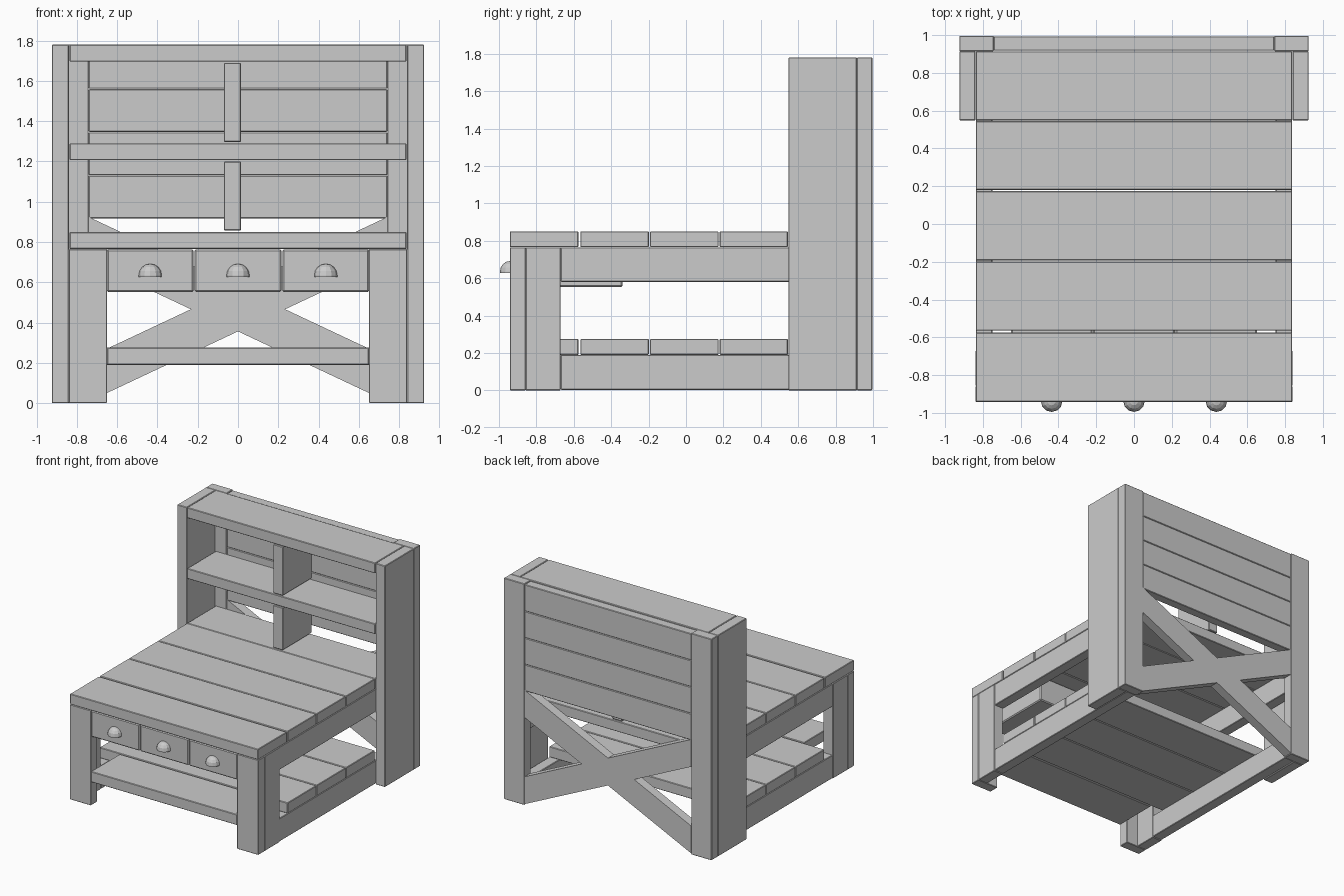
import bpy, bmesh
from mathutils import Vector

if "Cube" in bpy.data.objects:
    bpy.data.objects.remove(bpy.data.objects["Cube"])


def finish(name, bm, bevel=0.004):
    bmesh.ops.recalc_face_normals(bm, faces=bm.faces)
    mesh = bpy.data.meshes.new(name)
    bm.to_mesh(mesh)
    bm.free()
    ob = bpy.data.objects.new(name, mesh)
    bpy.context.collection.objects.link(ob)
    if bevel:
        mod = ob.modifiers.new("soft_edges", 'BEVEL')
        mod.width = bevel
        mod.segments = 1
    return ob


def box(name, x, y, z, bevel=0.004):
    bm = bmesh.new()
    bmesh.ops.create_cube(bm, size=1)
    for v in bm.verts:
        v.co = Vector([(r[0] + r[1]) / 2 + c * (r[1] - r[0]) for c, r in zip(v.co, (x, y, z))])
    return finish(name, bm, bevel)


def pair(name, x, y, z):
    box(name + "_right", x, y, z)
    box(name + "_left", (-x[1], -x[0]), y, z)


W = 0.837                       # half width of the table
BACK = (0.914, 0.996)           # depth range of the back frame
HUTCH = (0.548, 0.914)          # depth range of the hutch

# Back posts and hutch sides
pair("back_post", (0.742, 0.925), BACK, (0, 1.78))
pair("hutch_side", (0.84, 0.925), HUTCH, (0, 1.78))

# Front legs, L-shaped from two boards
pair("front_leg_face", (0.65, 0.84), (-0.942, -0.858), (0, 0.765))
pair("front_leg_side", (0.753, 0.84), (-0.858, -0.67), (0, 0.765))

# Side rails
pair("upper_rail", (0.75, W), (-0.67, 0.914), (0.58, 0.765))
pair("lower_rail", (0.75, W), (-0.67, 0.914), (0.003, 0.19))

# Table top and lower shelf planks
planks = [(-0.942, -0.575), (-0.565, -0.199), (-0.193, 0.174), (0.18, 0.545), HUTCH]
for i, y in enumerate(planks):
    box(f"top_plank_{i + 1}", (-W, W), y, (0.766, 0.85))
    if i < 4:
        w = 0.65 if i == 0 else W
        box(f"lower_plank_{i + 1}", (-w, w), y, (0.19, 0.275))

# Hutch shelves and dividers
box("hutch_top", (-W, W), HUTCH, (1.696, 1.78))
box("hutch_shelf", (-W, W), HUTCH, (1.207, 1.29))
box("lower_divider", (-0.07, 0.015), HUTCH, (0.858, 1.2))
box("upper_divider", (-0.07, 0.015), HUTCH, (1.297, 1.69))

# Back panel boards
for i in range(4):
    z = 0.918 + i * 0.2145
    box(f"back_board_{i + 1}", (-0.742, 0.742), (0.918, 0.993), (z, z + 0.2125))

# Back cross brace: one outlined X, extruded
cz, t, s, e = 0.466, 0.11, 0.47, 0.742
n = t / s
outline = [(0, t), (-e, e * s + t), (-e, e * s - t), (-n, 0), (-e, -e * s + t), (-e, -e * s - t),
           (0, -t), (e, -e * s - t), (e, -e * s + t), (n, 0), (e, e * s - t), (e, e * s + t)]
bm = bmesh.new()
face = bm.faces.new([bm.verts.new((x, 0.918, cz + z)) for x, z in outline])
ext = bmesh.ops.extrude_face_region(bm, geom=[face])
bmesh.ops.translate(bm, vec=(0, 0.075, 0), verts=[v for v in ext["geom"] if isinstance(v, bmesh.types.BMVert)])
finish("back_cross_brace", bm, 0)

# Drawers with cup pulls (quarter domes)
for i, x in enumerate((-0.436, 0, 0.436)):
    box(f"drawer_{i + 1}", (x - 0.216, x + 0.216), (-0.938, -0.34), (0.552, 0.764), 0.008)
    bm = bmesh.new()
    bmesh.ops.create_uvsphere(bm, u_segments=12, v_segments=8, radius=0.057)
    for no in ((0, 0, -1), (0, 1, 0)):
        bmesh.ops.bisect_plane(bm, geom=bm.verts[:] + bm.edges[:] + bm.faces[:],
                               plane_co=(0, 0, 0), plane_no=no, clear_outer=True)
    bmesh.ops.translate(bm, vec=(x, -0.938, 0.635), verts=bm.verts)
    pull = finish(f"drawer_pull_{i + 1}", bm, 0)
    shell = pull.modifiers.new("shell", 'SOLIDIFY')
    shell.thickness = 0.008
    shell.offset = -1
